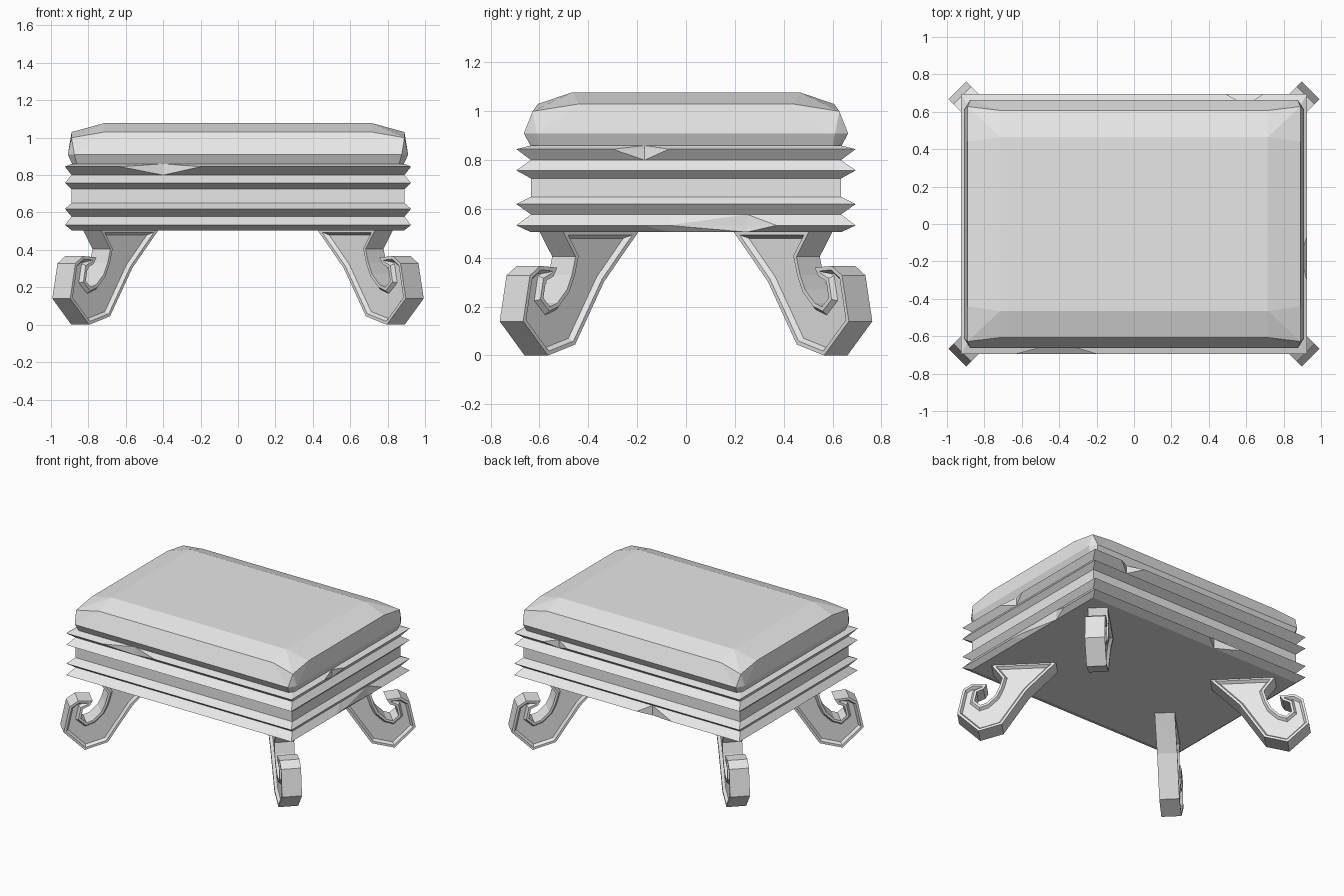
import bpy
import bmesh

cube = bpy.data.objects.get("Cube")
if cube:
    bpy.data.objects.remove(cube)

grey = bpy.data.materials.new("plain grey")
grey.use_nodes = True
grey.diffuse_color = (0.8, 0.8, 0.8, 1)
grey.node_tree.nodes["Principled BSDF"].inputs["Base Color"].default_value = (0.8, 0.8, 0.8, 1)


def finish(name, bm):
    bmesh.ops.remove_doubles(bm, verts=bm.verts, dist=0.0005)
    bmesh.ops.recalc_face_normals(bm, faces=bm.faces)
    mesh = bpy.data.meshes.new(name)
    bm.to_mesh(mesh)
    bm.free()
    mesh.materials.append(grey)
    obj = bpy.data.objects.new(name, mesh)
    bpy.context.collection.objects.link(obj)


def loft(name, rings):
    """Skin closed rings; twisted quads are split along their outer diagonal."""
    bm = bmesh.new()
    rows = [[bm.verts.new(p) for p in ring] for ring in rings]
    n = len(rows[0])
    for low, up in zip(rows, rows[1:]):
        for i in range(n):
            a, b, c, d = low[i], low[(i + 1) % n], up[(i + 1) % n], up[i]
            ac, bd = (a.co + c.co).xy.length, (b.co + d.co).xy.length
            if abs(ac - bd) < 0.001:
                bm.faces.new((a, b, c, d))
            elif ac > bd:
                bm.faces.new((a, b, c))
                bm.faces.new((a, c, d))
            else:
                bm.faces.new((a, b, d))
                bm.faces.new((b, c, d))
    bm.faces.new(rows[0])
    bm.faces.new(rows[-1])
    finish(name, bm)


# Moulded frame: ridges and grooves, with worn chips on some ridges
LOW, HIGH = 0.533, 0.845
CHIPS = [  # side, ridge height, start, deepest, end
    ("front", HIGH, -0.63, -0.40, -0.20),
    ("right", HIGH, -0.30, -0.17, -0.07),
    ("right", LOW, -0.17, 0.25, 0.37),
    ("back", HIGH, 0.49, 0.60, 0.69),
    ("back", LOW, -0.37, -0.17, -0.08),
]


def wear(side, z, t):
    depth = 0
    for s, height, a, m, b in CHIPS:
        if s == side and z == height:
            depth = max(depth, min((t - a) / (m - a), (b - t) / (b - m)))
    return depth


def frame_ring(z, x, y, groove):
    knots = {s: sorted({t for c in CHIPS if c[0] == s for t in c[2:]})
             for s in ("front", "right", "back")}
    ring = [(-x, -y, z)]
    ring += [(t, -y + groove * wear("front", z, t), z) for t in knots["front"]]
    ring.append((x, -y, z))
    ring += [(x - 0.6 * groove * wear("right", z, t), t, z) for t in knots["right"]]
    ring.append((x, y, z))
    ring += [(t, y - groove * wear("back", z, t), z) for t in reversed(knots["back"])]
    ring.append((-x, y, z))
    return ring


IN, OUT = (0.89, 0.635), (0.925, 0.695)
profile = [(0.505, IN), (LOW, OUT), (0.578, IN), (0.62, OUT), (0.65, IN),
           (0.725, IN), (0.758, OUT), (0.80, IN), (HIGH, OUT), (0.86, IN)]
loft("moulded_frame", [frame_ring(z, x, y, 0.06) for z, (x, y) in profile])


# Padded seat: each ring is one corner mirrored to all four
def cushion_ring(corner):
    ring = []
    for sx, sy in ((1, -1), (1, 1), (-1, 1), (-1, -1)):
        for x, y, z in corner[::-1] if sx * sy > 0 else corner:
            ring.append((sx * x, sy * y, z))
    return ring


loft("cushion", [cushion_ring(c) for c in (
    [(0.86, 0.635, 0.855), (0.873, 0.618, 0.855), (0.885, 0.60, 0.855)],
    [(0.875, 0.664, 0.91), (0.893, 0.637, 0.91), (0.91, 0.61, 0.91)],
    [(0.715, 0.607, 1.03), (0.89, 0.628, 1.0), (0.89, 0.44, 1.03)],
    [(0.715, 0.465, 1.078)] * 3)])

# Scroll legs set on the diagonals, with recessed side panels
LEG = [(0.24, 0.51), (0.293, 0.434), (0.383, 0.303), (0.502, 0.045),
       (0.613, 0), (0.715, 0.14), (0.687, 0.328), (0.645, 0.367),
       (0.575, 0.36), (0.59, 0.325), (0.622, 0.305), (0.632, 0.235),
       (0.605, 0.20), (0.575, 0.215), (0.535, 0.27), (0.515, 0.33),
       (0.50, 0.405), (0.553, 0.51)]


def leg(name, sx, sy):
    bm = bmesh.new()
    sides = [[bm.verts.new((sx * (p + 0.23 + s), sy * (p - s), z)) for p, z in LEG]
             for s in (-0.048, 0.048)]
    panels = [bm.faces.new(v) for v in sides]
    n = len(LEG)
    for i in range(n):
        j = (i + 1) % n
        bm.faces.new((sides[0][i], sides[0][j], sides[1][j], sides[1][i]))
    bmesh.ops.recalc_face_normals(bm, faces=bm.faces)
    for width, depth in ((0.016, 0), (0.014, -0.02)):
        bmesh.ops.inset_individual(bm, faces=panels, thickness=width,
                                   depth=depth, use_even_offset=True)
    finish(name, bm)


for end, sy in (("front", -1), ("back", 1)):
    for side, sx in (("left", 1), ("right", -1)):
        leg(f"{end}_{side}_leg", sx, sy)
